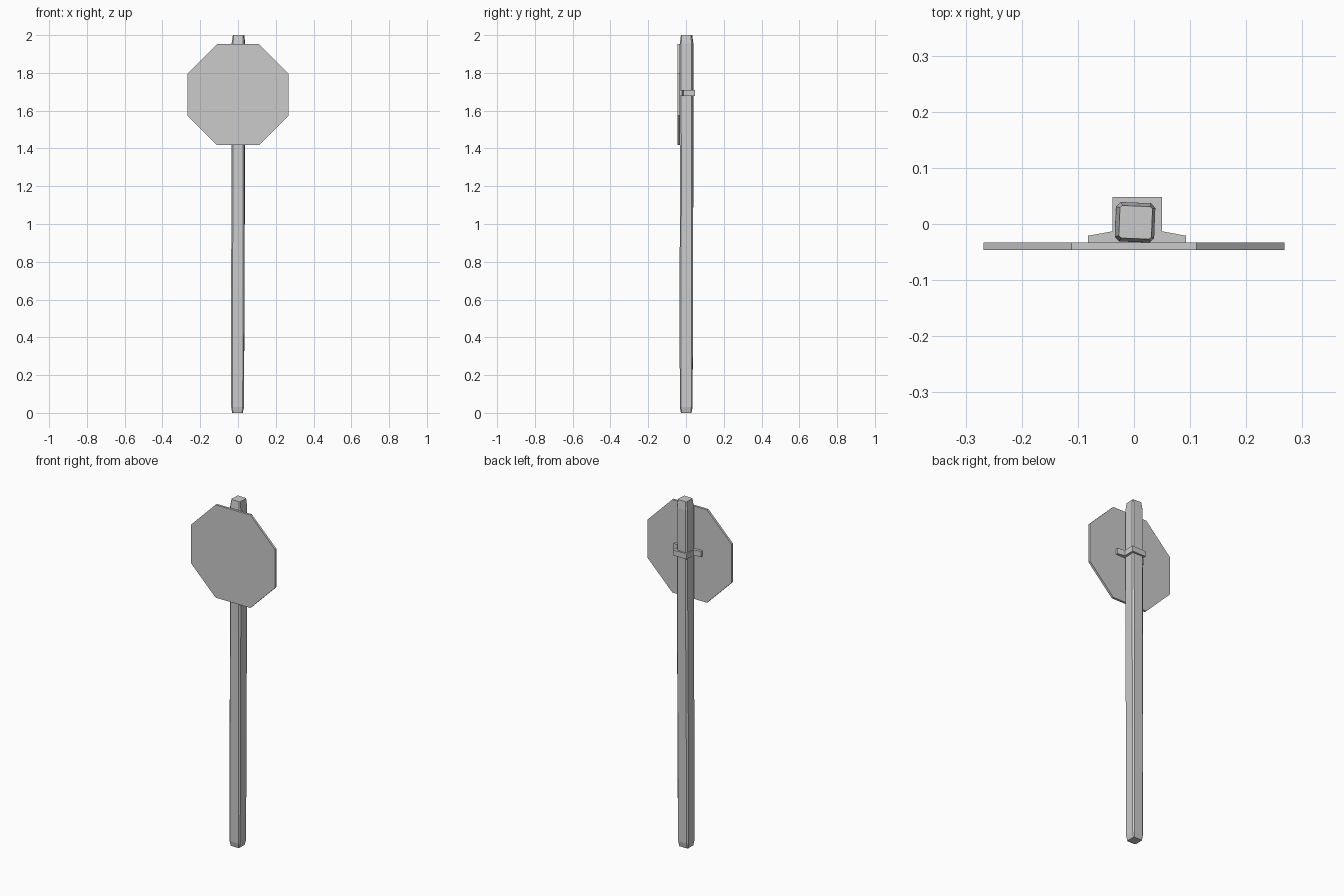
import bpy, bmesh, math

if "Cube" in bpy.data.objects:
    bpy.data.objects.remove(bpy.data.objects["Cube"])


def new_object(name, bm):
    bmesh.ops.recalc_face_normals(bm, faces=bm.faces)
    mesh = bpy.data.meshes.new(name)
    bm.to_mesh(mesh)
    bm.free()
    obj = bpy.data.objects.new(name, mesh)
    bpy.context.collection.objects.link(obj)
    return obj


def loft(name, rings):
    """Skin a stack of equal-length rings and cap both ends."""
    bm = bmesh.new()
    loops = [[bm.verts.new(p) for p in ring] for ring in rings]
    n = len(loops[0])
    for a, b in zip(loops, loops[1:]):
        for i in range(n):
            j = (i + 1) % n
            bm.faces.new((a[i], a[j], b[j], b[i]))
    bm.faces.new(loops[0][::-1])
    bm.faces.new(loops[-1])
    return new_object(name, bm)


def chamfered_square(cx, cy, z, half, cut, turn):
    """Square ring with cut corners, slightly turned."""
    k = half - cut
    pts = [(half, -k), (half, k), (k, half), (-k, half),
           (-half, k), (-half, -k), (-k, -half), (k, -half)]
    c, s = math.cos(turn), math.sin(turn)
    return [(cx + x * c - y * s, cy + x * s + y * c, z) for x, y in pts]


# Wooden post: rough-hewn, slightly twisted, chamfered ends
loft("post", [chamfered_square(*r) for r in (
    (-0.003, 0.001, 0.0, 0.028, 0.004, 0.0),
    (-0.002, 0.001, 0.03, 0.034, 0.007, 0.0),
    (-0.001, 0.002, 0.65, 0.035, 0.008, -0.01),
    (0.001, 0.003, 1.25, 0.035, 0.008, -0.03),
    (0.002, 0.003, 1.955, 0.035, 0.008, -0.04),
    (0.003, 0.003, 2.0, 0.029, 0.004, -0.04))])

# Octagonal sign plate
R, K, ZC = 0.268, 0.111, 1.685
octagon = [(R, -K), (R, K), (K, R), (-K, R), (-R, K), (-R, -K), (-K, -R), (K, -R)]
loft("sign_plate", [[(x, y, ZC + z) for x, z in octagon] for y in (-0.046, -0.033)])

# Strap bracket wrapped round the post, with tapered side flanges
strap = [(-0.082, -0.034), (0.093, -0.034), (0.093, -0.021), (0.05, -0.013),
         (0.05, 0.048), (-0.038, 0.048), (-0.038, -0.013), (-0.082, -0.021)]
loft("bracket", [[(x, y, z) for x, y in strap] for z in (1.678, 1.71)])
